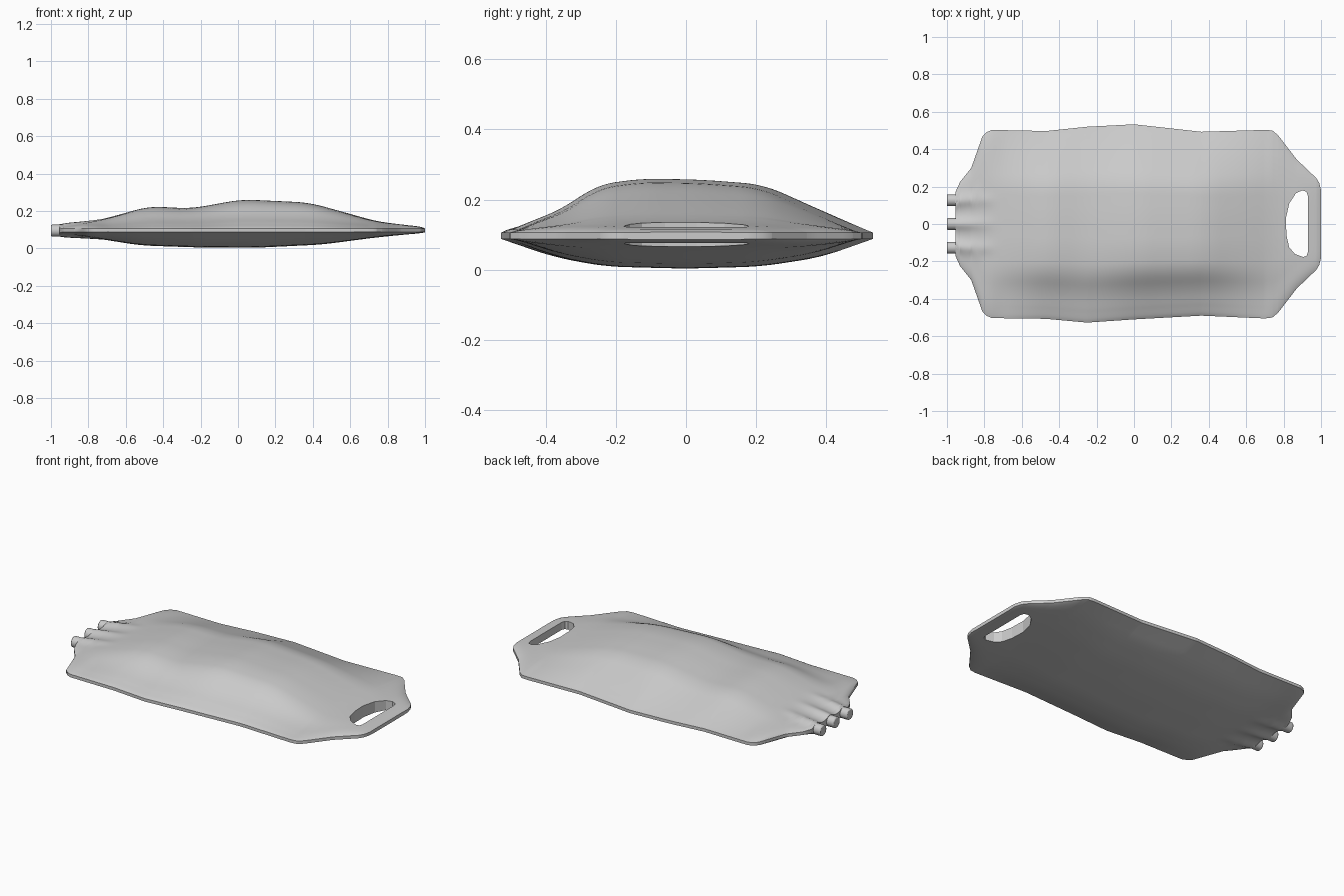
import bpy, bmesh, math

if "Cube" in bpy.data.objects:
    bpy.data.objects.remove(bpy.data.objects["Cube"])

grey = bpy.data.materials.new("soft grey plastic")
grey.use_nodes = True
colour = (0.6, 0.6, 0.6, 1)
grey.diffuse_color = colour
grey.node_tree.nodes["Principled BSDF"].inputs["Base Color"].default_value = colour

# Profiles along the bag (x, value)
BACK = [(-.955, .17), (-.93, .225), (-.87, .3), (-.81, .47), (-.79, .49), (-.76, .503),
        (-.47, .497), (-.25, .52), (0, .533), (.36, .493), (.7, .503), (.74, .5),
        (.77, .475), (.87, .345), (.975, .245), (.99, .22), (1, .18)]
FRONT = [(-.955, .17), (-.93, .225), (-.87, .3), (-.81, .47), (-.79, .49), (-.76, .503),
         (-.47, .507), (-.25, .527), (0, .51), (.36, .49), (.7, .505), (.74, .5),
         (.77, .475), (.87, .345), (.975, .245), (.99, .22), (1, .18)]
TOP = [(-.955, .112), (-.75, .15), (-.6, .19), (-.48, .226), (-.25, .214), (.02, .263),
       (.38, .246), (.6, .185), (.75, .142), (.97, .119), (1, .107)]
BOTTOM = [(-.955, .08), (-.75, .052), (-.52, .015), (-.2, .004), (.1, .003),
          (.45, .02), (.75, .06), (.97, .08), (1, .086)]
# Bulge across the bag (side position, share of height)
TOP_ARC = [(-1, 0), (-.96, .09), (-.68, .46), (-.51, .88), (-.25, 1), (.08, .98), (.42, .89), (.95, .07), (1, 0)]
LOW_ARC = [(-1, 0), (-.72, .62), (-.45, .93), (0, 1), (.4, .93), (.72, .62), (1, 0)]
PORTS = (-.127, 0, .127)
PORT_Z = .095


def interp(points, x):
    if x <= points[0][0]:
        return points[0][1]
    for (x0, a), (x1, b) in zip(points, points[1:]):
        if x <= x1:
            return a + (b - a) * (x - x0) / (x1 - x0)
    return points[-1][1]


def soft(points, x, r):
    """Interpolate with rounded corners, keeping both ends exact."""
    r = min(r, x - points[0][0], points[-1][0] - x)
    return sum(interp(points, x + r * k / 4) for k in range(-4, 5)) / 9


def link(name, bm):
    bmesh.ops.recalc_face_normals(bm, faces=bm.faces)
    mesh = bpy.data.meshes.new(name)
    bm.to_mesh(mesh)
    bm.free()
    mesh.materials.append(grey)
    ob = bpy.data.objects.new(name, mesh)
    bpy.context.collection.objects.link(ob)
    return ob


def smooth(ob, degrees):
    bpy.ops.object.select_all(action='DESELECT')
    ob.select_set(True)
    bpy.context.view_layer.objects.active = ob
    bpy.ops.object.shade_smooth_by_angle(angle=math.radians(degrees))


def skin(x, v, arc, level, rim, sign):
    """Point on the upper (+1) or lower (-1) skin of the bag."""
    y = v * interp(BACK if v > 0 else FRONT, x)
    share = soft(arc, v, .1)
    # the thin ends are flat plates with a rounded edge
    flat = min(1, max(0, (abs(x) - .7) / .25))
    share += flat * ((1 - v ** 8) - share)
    z = rim + (level - rim) * share
    # ridges that run from the ports into the bag
    fade = max(0, min(1, (-.72 - x) / .2))
    ridge = max(math.exp(-((y - p) / .032) ** 2) for p in PORTS)
    return x, y, z + sign * .017 * fade * ridge


# Bag body: closed rings lofted along x
N = 80
stations = sorted({-.955 + 1.955 * i / 76 for i in range(77)} | {p[0] for p in BACK})
bm = bmesh.new()
rings = []
for x in stations:
    t, b = soft(TOP, x, .07), soft(BOTTOM, x, .07)
    rim_t, rim_b = min(.106, t), max(.088, b)
    vs = [-math.cos(math.pi * i / N) * .5 + (2 * i / N - 1) * .5 for i in range(N + 1)]
    upper = [skin(x, v, TOP_ARC, t, rim_t, 1) for v in vs]
    lower = [skin(x, v, LOW_ARC, b, rim_b, -1) for v in reversed(vs)]
    rings.append([bm.verts.new(co) for co in upper + lower])
for r0, r1 in zip(rings, rings[1:]):
    for i in range(len(r0)):
        j = (i + 1) % len(r0)
        bm.faces.new((r0[i], r0[j], r1[j], r1[i]))
bm.faces.new(rings[0])
bm.faces.new(rings[-1])
bag = link("bag_body", bm)

# Hanging slot cut through the wide end
SLOT = [(.93, .15), (.922, .172), (.9, .18), (.866, .165), (.83, .11), (.812, .03), (.815, -.06),
        (.83, -.125), (.86, -.16), (.905, -.177), (.923, -.17), (.93, -.15)]
bm = bmesh.new()
face = bm.faces.new([bm.verts.new((x, y, -.1)) for x, y in SLOT])
side = bmesh.ops.extrude_face_region(bm, geom=[face])["geom"]
bmesh.ops.translate(bm, vec=(0, 0, .5), verts=[g for g in side if isinstance(g, bmesh.types.BMVert)])
cutter = link("slot_cutter", bm)
cutter.hide_render = True
cut = bag.modifiers.new("slot", 'BOOLEAN')
cut.object = cutter
cut.operation = 'DIFFERENCE'
cut.solver = 'EXACT'
smooth(bag, 40)
bpy.ops.object.modifier_apply(modifier="slot")
bpy.data.objects.remove(cutter)

# Three round ports at the narrow end
for name, y in zip(("right_port", "middle_port", "left_port"), PORTS):
    bpy.ops.mesh.primitive_cylinder_add(vertices=24, radius=.032, depth=.14,
                                        location=(-.93, y, PORT_Z), rotation=(0, math.pi / 2, 0))
    port = bpy.context.object
    port.name = name
    port.data.materials.append(grey)
    bevel = port.modifiers.new("rounded_end", 'BEVEL')
    bevel.width = .006
    bevel.segments = 2
    smooth(port, 40)
